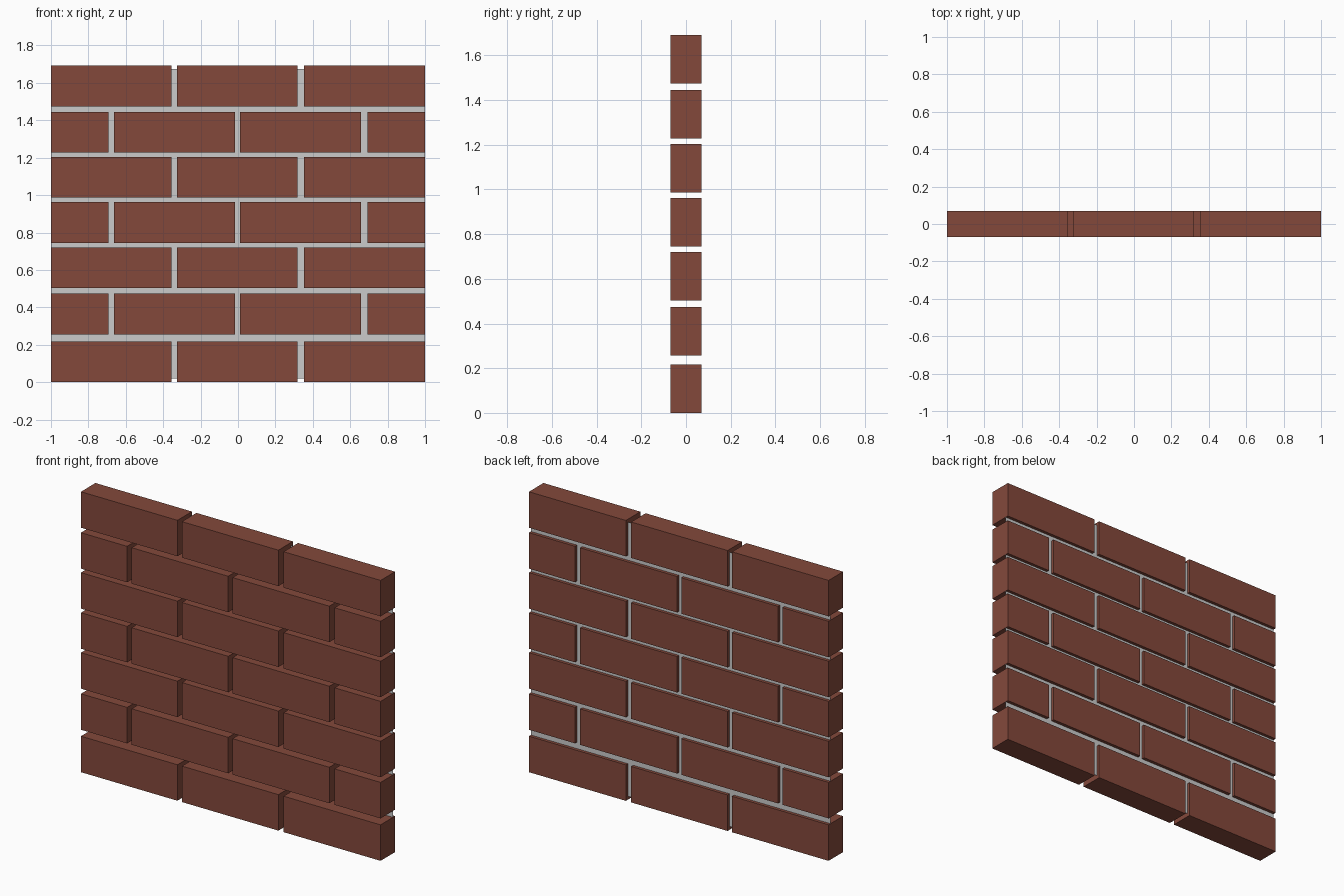
import bpy

if "Cube" in bpy.data.objects:
    bpy.data.objects.remove(bpy.data.objects["Cube"])

brick_mat = bpy.data.materials.new("brick_red")
brick_mat.diffuse_color = (0.23, 0.066, 0.044, 1)
brick_mat.use_nodes = True
brick_mat.node_tree.nodes["Principled BSDF"].inputs["Base Color"].default_value = brick_mat.diffuse_color

HALF_DEPTH = 0.069
# bottom height of each course, and brick spans along x for both course types
COURSES = [0.0, 0.256, 0.504, 0.745, 0.987, 1.228, 1.475]
BRICK_HEIGHT = 0.217
WHOLE = [(-1, -0.356), (-0.326, 0.318), (0.353, 1)]
STAGGERED = [(-1, -0.692), (-0.662, -0.017), (0.012, 0.658), (0.693, 1)]


def brick(name, x0, x1, z0, z1):
    bpy.ops.mesh.primitive_cube_add(size=1, location=((x0 + x1) / 2, 0, (z0 + z1) / 2))
    ob = bpy.context.object
    ob.name = name
    ob.scale = (x1 - x0, 2 * HALF_DEPTH, z1 - z0)
    bpy.ops.object.transform_apply(location=False, rotation=False, scale=True)
    ob.data.materials.append(brick_mat)


# brick courses in running bond
for row, z in enumerate(COURSES):
    for i, (x0, x1) in enumerate(STAGGERED if row % 2 else WHOLE):
        brick(f"brick_{row + 1}_{i + 1}", x0, x1, z, z + BRICK_HEIGHT)

# thin mortar sheet, set just inside the back face
mesh = bpy.data.meshes.new("mortar_sheet")
y = 0.05
mesh.from_pydata([(-1, y, 0.02), (1, y, 0.02), (1, y, 1.675), (-1, y, 1.675)], [], [(0, 1, 2, 3)])
mortar = bpy.data.objects.new("mortar_sheet", mesh)
bpy.context.collection.objects.link(mortar)
